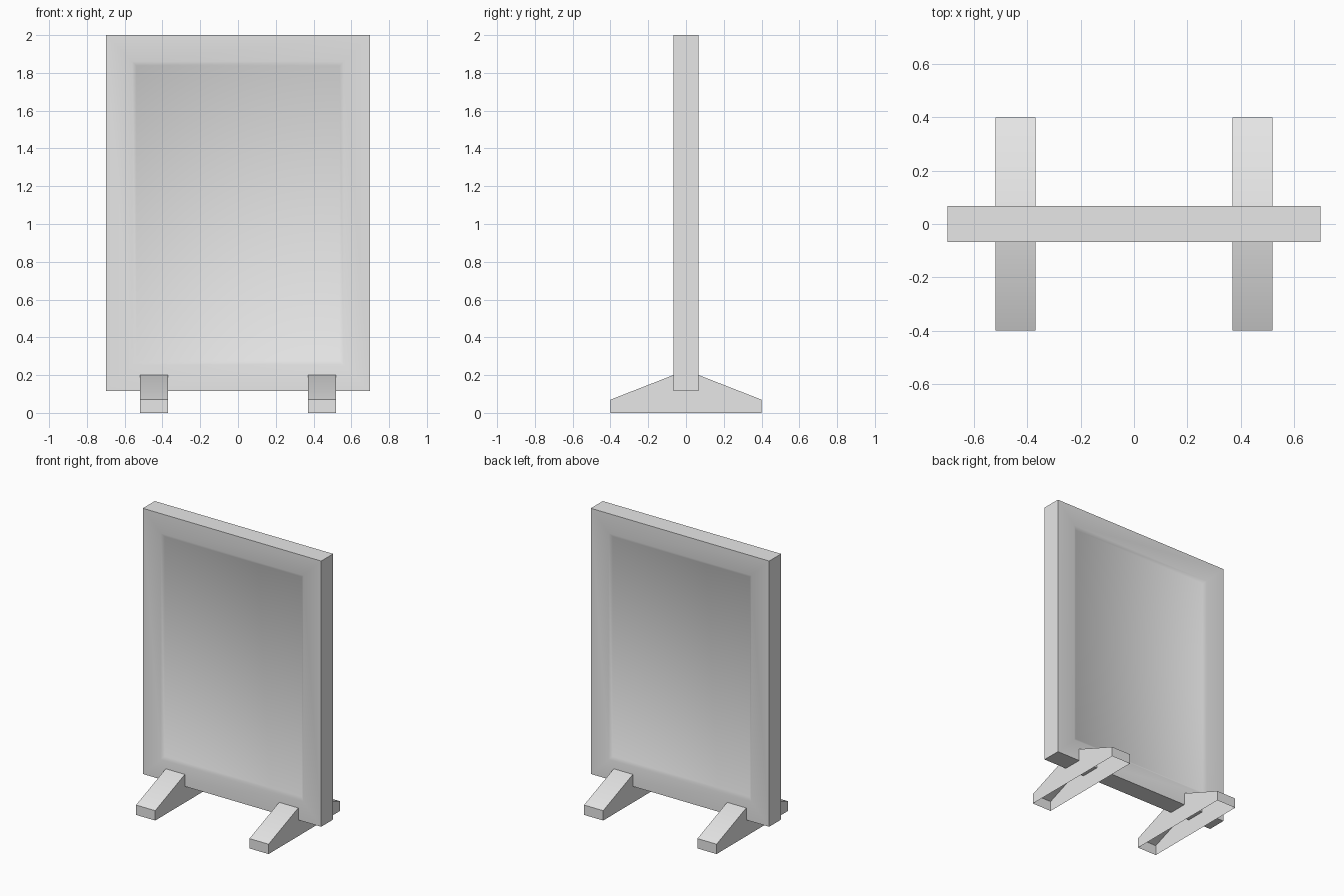
import bpy
import bmesh
from math import radians
from mathutils import Vector

cube = bpy.data.objects.get("Cube")
if cube:
    bpy.data.objects.remove(cube, do_unlink=True)

# Single plain grey
grey = bpy.data.materials.new("light_grey")
grey.use_nodes = True
COLOUR = (0.8, 0.8, 0.8, 1)
grey.diffuse_color = COLOUR
grey.node_tree.nodes["Principled BSDF"].inputs["Base Color"].default_value = COLOUR

HALF_THICK = 0.067
BOTTOM, TOP = 0.115, 2.0


def finish(name, bm):
    """Turn a bmesh into a smooth-by-angle object."""
    mesh = bpy.data.meshes.new(name)
    bm.to_mesh(mesh)
    bm.free()
    mesh.materials.append(grey)
    obj = bpy.data.objects.new(name, mesh)
    bpy.context.collection.objects.link(obj)
    bpy.ops.object.select_all(action='DESELECT')
    obj.select_set(True)
    bpy.context.view_layer.objects.active = obj
    bpy.ops.object.shade_smooth_by_angle(angle=radians(40))
    return obj


# Board: a slab with a shallow sloped recess on the front and the back
bm = bmesh.new()
bmesh.ops.create_cube(bm, size=1)
bmesh.ops.scale(bm, vec=(1.4, 2 * HALF_THICK, TOP - BOTTOM), verts=bm.verts)
bmesh.ops.translate(bm, vec=(0, 0, (TOP + BOTTOM) / 2), verts=bm.verts)
bm.normal_update()
sides = [f for f in bm.faces if abs(f.normal.y) > 0.9]
bmesh.ops.inset_individual(bm, faces=sides, thickness=0.14, use_even_offset=True)
bmesh.ops.inset_individual(bm, faces=sides, thickness=0.022, depth=-0.015,
                           use_even_offset=True)
finish("board", bm)


# Feet: tapered shells, open underneath
def make_foot(name, x):
    half = [(0.4, 0), (0.4, 0.07), (HALF_THICK, 0.2)]
    profile = half + [(-y, z) for y, z in reversed(half)]
    bm = bmesh.new()
    face = bm.faces.new([bm.verts.new((x - 0.075, y, z)) for y, z in profile])
    ext = bmesh.ops.extrude_face_region(bm, geom=[face], use_keep_orig=True)
    moved = [v for v in ext["geom"] if isinstance(v, bmesh.types.BMVert)]
    bmesh.ops.translate(bm, vec=Vector((0.15, 0, 0)), verts=moved)
    bmesh.ops.recalc_face_normals(bm, faces=bm.faces)
    underside = [f for f in bm.faces if all(v.co.z < 0.001 for v in f.verts)]
    bmesh.ops.delete(bm, geom=underside, context='FACES_ONLY')
    finish(name, bm)


for side, sign in (("left", 1), ("right", -1)):
    make_foot(side + "_foot", sign * 0.445)
